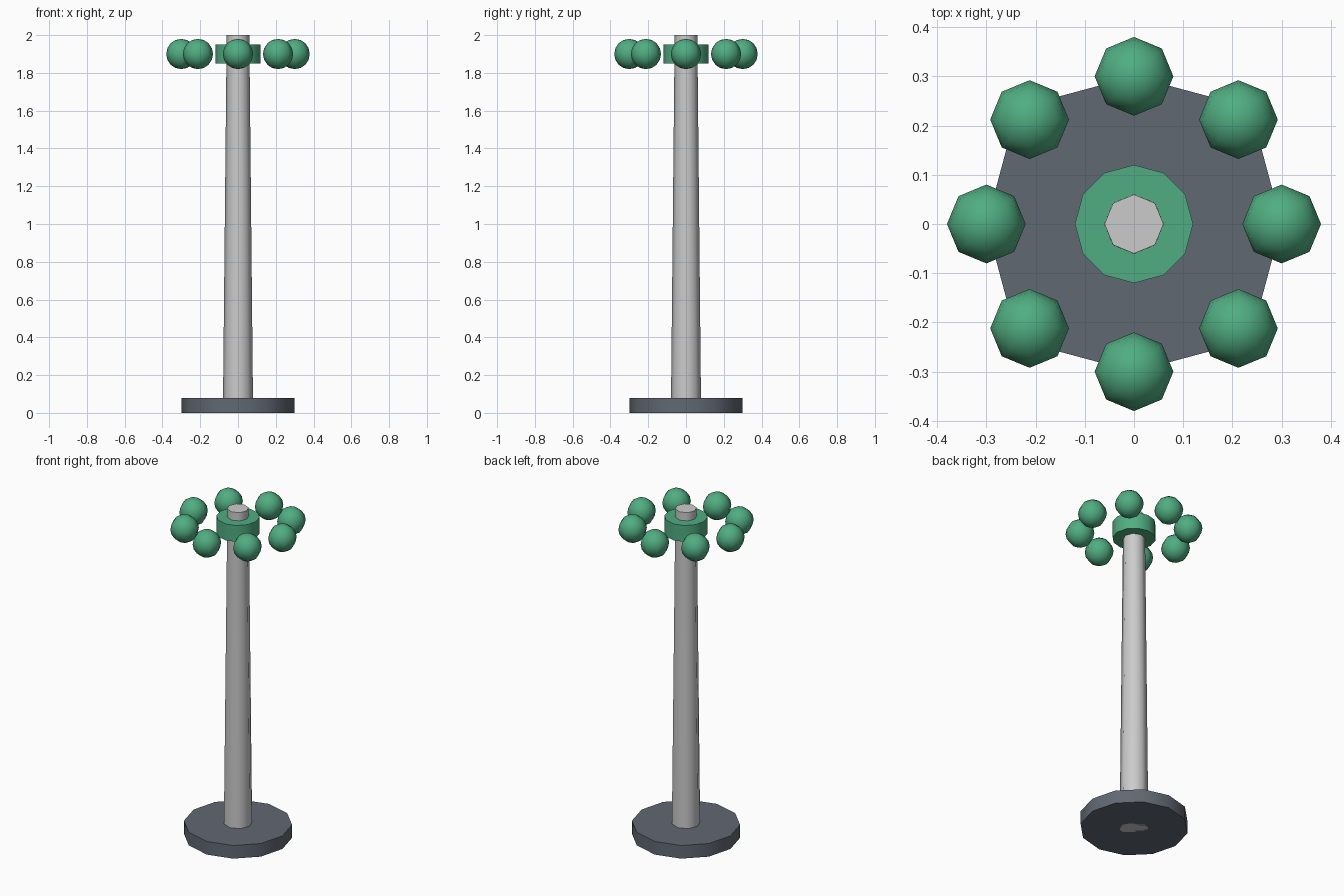
import bpy
from math import cos, sin, pi, radians

if "Cube" in bpy.data.objects:
    bpy.data.objects.remove(bpy.data.objects["Cube"])


def material(name, rgb):
    m = bpy.data.materials.new(name)
    m.diffuse_color = (*rgb, 1)
    m.use_nodes = True
    m.node_tree.nodes["Principled BSDF"].inputs["Base Color"].default_value = m.diffuse_color
    return m


green = material("green", (0.08, 0.42, 0.22))
slate = material("slate", (0.12, 0.14, 0.17))


def finish(name, mat):
    ob = bpy.context.object
    ob.name = name
    if mat:
        ob.data.materials.append(mat)
    bpy.ops.object.shade_smooth_by_angle(angle=radians(50))
    return ob


def column(name, sides, r_bottom, r_top, z0, z1, mat=None):
    bpy.ops.mesh.primitive_cone_add(vertices=sides, radius1=r_bottom, radius2=r_top,
                                    depth=z1 - z0, location=(0, 0, (z0 + z1) / 2))
    return finish(name, mat)


# Base disc, tapered pole and collar
column("base", 12, 0.30, 0.30, 0, 0.08, slate)
column("pole", 8, 0.08, 0.06, 0, 2.0)
column("collar", 12, 0.12, 0.12, 1.85, 1.95, green)

# Ring of eight balls around the collar
for i in range(8):
    a = i * pi / 4
    bpy.ops.mesh.primitive_uv_sphere_add(segments=8, ring_count=8, radius=0.08,
                                         location=(0.3 * cos(a), 0.3 * sin(a), 1.9))
    finish(f"ball_{i + 1}", green)
